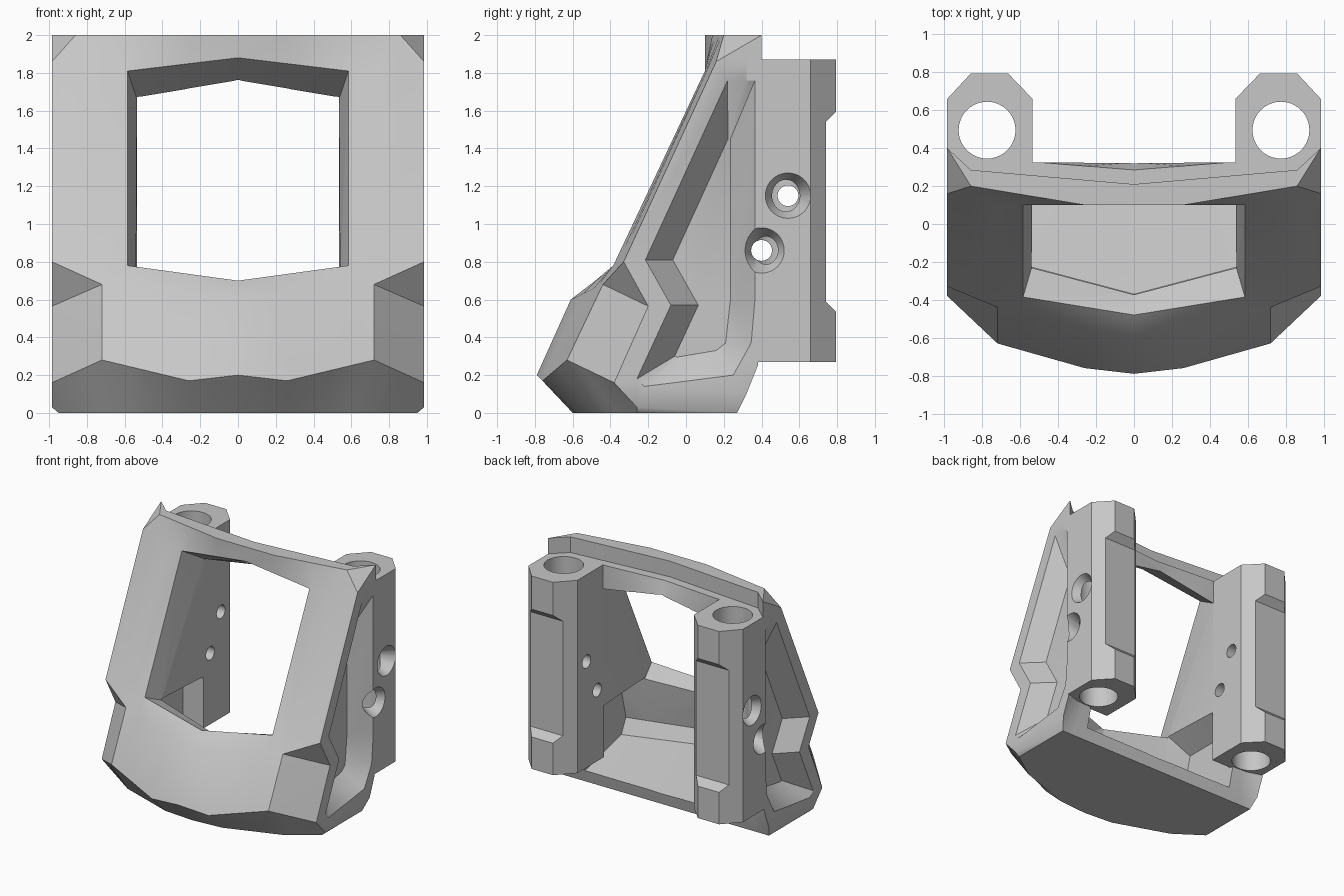
import bpy, bmesh, math
from mathutils import Vector

cube = bpy.data.objects.get("Cube")
if cube:
    bpy.data.objects.remove(cube, do_unlink=True)

SIDE = 0.985      # half width of the housing
INNER = 0.535     # half width between the two posts


def loft(name, rings):
    """Closed solid through rings of equal length, with flat end caps."""
    bm = bmesh.new()
    cache = {}

    def vert(p):
        key = tuple(round(c, 4) for c in p)
        if key not in cache:
            cache[key] = bm.verts.new(p)
        return cache[key]

    def face(points):
        verts = list(dict.fromkeys(vert(p) for p in points))
        if len(verts) > 2:
            bm.faces.new(verts)

    n = len(rings[0])
    for a, b in zip(rings, rings[1:]):
        for i in range(n):
            j = (i + 1) % n
            face([a[i], a[j], b[j], b[i]])
    face(rings[0])
    face(rings[-1])
    bm.normal_update()
    bmesh.ops.triangulate(bm, faces=bm.faces[:])
    bmesh.ops.recalc_face_normals(bm, faces=bm.faces[:])
    mesh = bpy.data.meshes.new(name)
    bm.to_mesh(mesh)
    bm.free()
    obj = bpy.data.objects.new(name, mesh)
    bpy.context.collection.objects.link(obj)
    return obj


def sample(rail, x):
    """Point on a rail (x, y, z breakpoints of one half), mirrored in x."""
    ax = abs(x)
    for a, b in zip(rail, rail[1:]):
        if ax <= b[0] + 1e-6:
            t = (ax - a[0]) / (b[0] - a[0])
            return Vector((x, a[1] + t * (b[1] - a[1]), a[2] + t * (b[2] - a[2])))


def loft_rails(name, rails, stations):
    xs = [-x for x in reversed(stations) if x > 0] + list(stations)
    return loft(name, [[sample(r, x) for r in rails] for x in xs])


def prism_x(name, profile, x0, x1):
    return loft(name, [[(x, y, z) for y, z in profile] for x in (x0, x1)])


def circle(r, count=40):
    steps = [math.tau * i / count for i in range(count)]
    return [(r * math.cos(t), r * math.sin(t)) for t in steps]


def combine(target, other, operation):
    mod = target.modifiers.new(operation.lower(), 'BOOLEAN')
    mod.operation, mod.solver, mod.object = operation, 'EXACT', other
    bpy.context.view_layer.objects.active = target
    bpy.ops.object.modifier_apply(modifier=mod.name)
    bpy.data.objects.remove(other, do_unlink=True)


# Outer shell: lengthwise rails running from the middle to the side
shell_rails = [
    [(0, .27, 0), (.95, .27, 0), (SIDE, .32, .1)],                               # bottom back
    [(0, -.6, 0), (.26, -.58, 0), (.72, -.42, 0), (.95, -.26, 0), (SIDE, -.26, .03)],
    [(0, -.79, .2), (.26, -.76, .17), (.72, -.63, .28), (SIDE, -.38, .16)],      # chin
    [(0, -.61, .6), (.72, -.44, .68), (SIDE, -.2, .565)],                        # corner notch
    [(0, -.61, .6), (.72, -.44, .68), (SIDE, -.33, .8)],
    [(0, -.48, .7), (.585, -.385, .78), (SIDE, -.33, .8)],                       # sill
    [(0, .1, 1.88), (.585, .1, 1.81), (.8, .1, 1.79), (SIDE, .16, 1.86)],
    [(0, .1, 2), (.26, .1, 2), (.86, .2, 2), (SIDE, .16, 1.86)],                 # clipped corner
    [(0, .1, 2), (.26, .1, 2), (.86, .2, 2), (SIDE, .4, 2)],                     # top lip
    [(0, .21, 2), (.86, .285, 2), (SIDE, .4, 2)],
    [(0, .21, 1.87), (.86, .285, 1.87), (SIDE, .4, 1.87)],
    [(0, .285, 1.87), (.5, .325, 1.87), (INNER, .325, 1.87), (.86, .4, 1.87), (SIDE, .4, 1.87)],
    [(0, .325, 1.74), (INNER, .325, 1.65), (.86, .39, 1.65), (SIDE, .39, 1.65)],
    [(0, .325, .25), (INNER, .325, .25), (.86, .34, .25), (SIDE, .38, .25)],
]
housing = loft_rails("housing", shell_rails,
                     [0, .26, .5, INNER, .585, .72, .8, .86, .95, SIDE])


# Six-sided front opening, narrowing towards the back
def hexagon(low_mid, low, high, high_mid):
    flip = lambda p: (-p[0], p[1], p[2])
    return [Vector(p) for p in (low_mid, low, high, high_mid, flip(high), flip(low))]


front = hexagon((0, -.48, .7), (.585, -.385, .78), (.585, .1, 1.81), (0, .1, 1.88))
rear = hexagon((0, -.37, .65), (.54, -.23, .71), (INNER, .34, 1.663), (0, .34, 1.752))
exit_ring = hexagon((0, .6, .6), (INNER, .6, .66), (INNER, .6, 1.69), (0, .6, 1.78))
outside = [f + (f - r) * .8 for f, r in zip(front, rear)]
combine(housing, loft("opening_cutter", [outside, front, rear, exit_ring]), 'DIFFERENCE')

# Wide cavity behind the chin, open at the back
cavity_rails = [
    [(0, -.37, .67), (INNER, -.23, .725), (.72, -.18, .59)],
    [(0, .31, .7), (INNER, .31, .7), (.72, .31, .59)],
    [(0, .31, .27), (.72, .31, .27)],
    [(0, .5, .27), (.72, .5, .27)],
    [(0, .5, .05), (.72, .5, .05)],
    [(0, -.37, .24), (.72, -.18, .22)],
    [(0, -.43, .34), (.72, -.24, .34)],
]
combine(housing, loft_rails("cavity_cutter", cavity_rails, [0, INNER, .72]), 'DIFFERENCE')
gap = [(.2, .2), (.6, .2), (.6, .9), (.2, .9)]
combine(housing, prism_x("rear_gap_cutter", gap, -INNER, INNER), 'DIFFERENCE')

# Rear post with a chamfered back
post_plan = [(INNER, .32), (SIDE, .32), (SIDE, .66), (.86, .795), (.665, .795), (INNER, .66)]
post = loft("post", [[(-x, y, z) for x, y in post_plan] for z in (.27, 1.87)])
combine(housing, post, 'UNION')

# Shallow relief along the back of the post
relief = [(.74, .59), (.74, 1.54), (.82, 1.62), (.82, .51)]
combine(housing, prism_x("relief_cutter", relief, -1.1, -.4), 'DIFFERENCE')

# Side pocket with sloping walls
pocket_rim = [(.22, 1.76), (-.215, .81), (-.08, .57), (-.26, .18), (-.22, .14),
              (.25, .2), (.345, .37), (.365, .6), (.365, 1.76)]
pocket_floor = [(.222, 1.45), (-.07, .81), (.065, .57), (-.06, .3), (-.05, .295),
                (.16, .33), (.21, .37), (.235, .6), (.235, 1.45)]
layers = ((-1.05, pocket_rim), (-SIDE, pocket_rim), (-.835, pocket_floor))
pocket = [[(x, y, z) for y, z in ring] for x, ring in layers]
combine(housing, loft("pocket_cutter", pocket), 'DIFFERENCE')

# Post bore and countersunk screw holes
bore = [[(a - .775, b + .495, z) for a, b in circle(.15)] for z in (.2, 2.1)]
combine(housing, loft("bore_cutter", bore), 'DIFFERENCE')
for y, z in ((.54, 1.15), (.4, .86)):
    screw = [[(x, y + a, z + b) for a, b in circle(r)]
             for x, r in ((-.45, .055), (-.865, .055), (-1.005, .131))]
    combine(housing, loft("screw_cutter", screw), 'DIFFERENCE')

# Keep the finished half and mirror it
bm = bmesh.new()
bm.from_mesh(housing.data)
bmesh.ops.bisect_plane(bm, geom=bm.verts[:] + bm.edges[:] + bm.faces[:], dist=1e-5,
                       plane_co=(0, 0, 0), plane_no=(1, 0, 0), clear_outer=True)
bm.to_mesh(housing.data)
bm.free()
housing.modifiers.new("mirror", 'MIRROR').merge_threshold = .0005
bpy.ops.object.modifier_apply(modifier="mirror")

# Merge flat regions
bm = bmesh.new()
bm.from_mesh(housing.data)
bmesh.ops.remove_doubles(bm, verts=bm.verts[:], dist=.0005)
bmesh.ops.dissolve_limit(bm, angle_limit=math.radians(.5), verts=bm.verts[:], edges=bm.edges[:])
bm.to_mesh(housing.data)
bm.free()

# Plain grey finish
grey = bpy.data.materials.new("plain grey")
grey.use_nodes = True
colour = (.57, .57, .57, 1)
grey.diffuse_color = colour
grey.node_tree.nodes["Principled BSDF"].inputs["Base Color"].default_value = colour
housing.data.materials.clear()
housing.data.materials.append(grey)

bpy.ops.object.select_all(action='DESELECT')
housing.select_set(True)
bpy.context.view_layer.objects.active = housing
bpy.ops.object.shade_smooth_by_angle(angle=math.radians(30))
